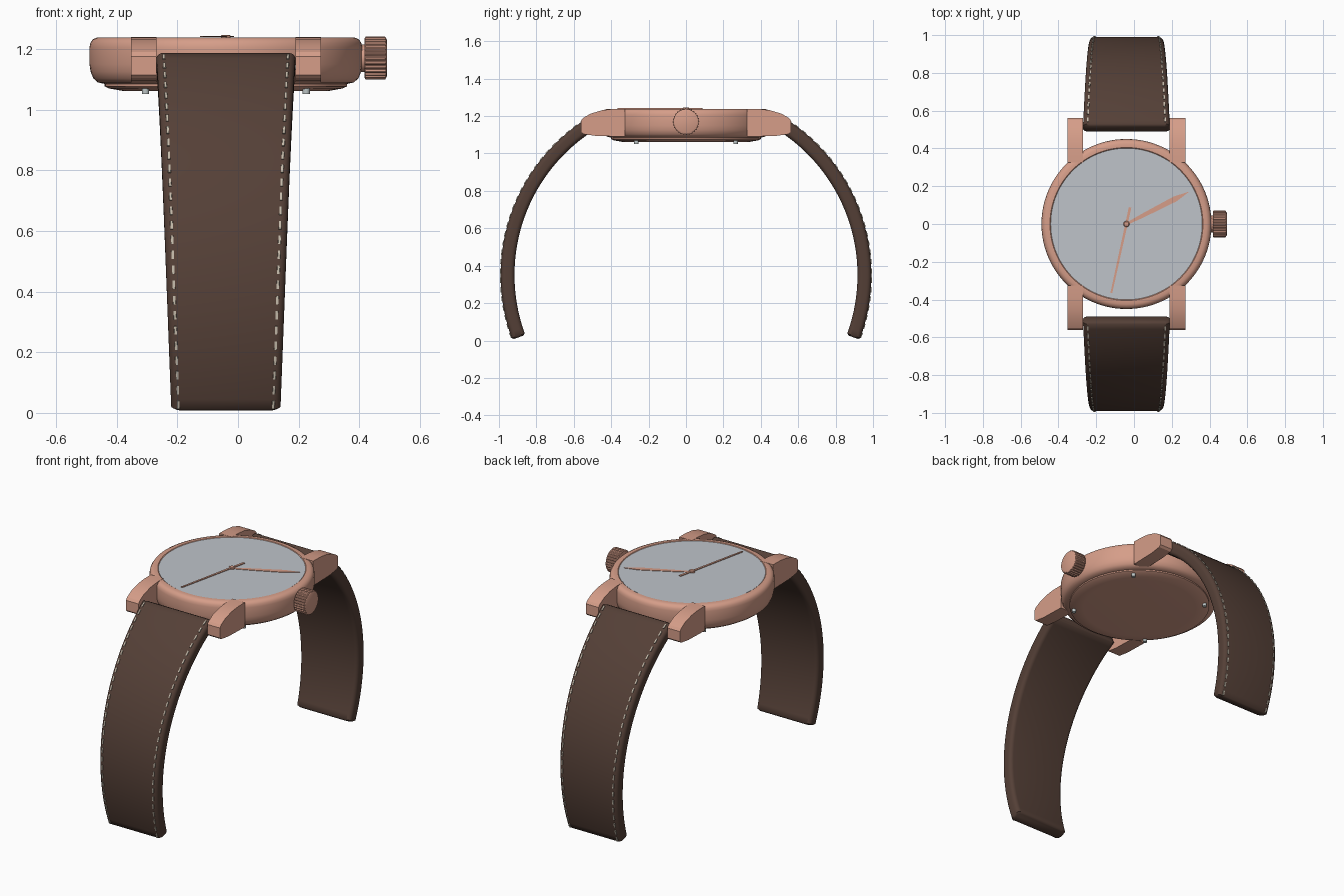
import bpy, bmesh, math
from mathutils import Vector, Matrix

cube = bpy.data.objects.get("Cube")
if cube:
    bpy.data.objects.remove(cube, do_unlink=True)

CX = -0.04            # watch centre line
ARC_Z, R_IN, R_OUT = 0.35, 0.917, 0.991
A_TOP, A_END = math.radians(58.2), math.radians(-20.4)


def material(name, rgb, metallic=0.0):
    m = bpy.data.materials.new(name)
    m.use_nodes = True
    m.diffuse_color = (*rgb, 1)
    m.node_tree.nodes["Principled BSDF"].inputs["Base Color"].default_value = (*rgb, 1)
    return m


COPPER = material("rose copper", (0.67, 0.34, 0.25))
DIAL = material("pale grey dial", (0.52, 0.55, 0.59))
LEATHER = material("brown leather", (0.09, 0.051, 0.038))
THREAD = material("cream thread", (0.55, 0.49, 0.40))
STEEL = material("steel", (0.50, 0.55, 0.55))


def finish(bm, name, mat, smooth=35):
    bmesh.ops.recalc_face_normals(bm, faces=bm.faces)
    me = bpy.data.meshes.new(name)
    bm.to_mesh(me)
    bm.free()
    me.materials.append(mat)
    ob = bpy.data.objects.new(name, me)
    bpy.context.collection.objects.link(ob)
    if smooth:
        bpy.ops.object.select_all(action='DESELECT')
        ob.select_set(True)
        bpy.context.view_layer.objects.active = ob
        bpy.ops.object.shade_smooth_by_angle(angle=math.radians(smooth))
    return ob


def loft(bm, rings):
    """Skin closed rings of points and cap both ends."""
    loops = [[bm.verts.new(p) for p in r] for r in rings]
    n = len(loops[0])
    for a, b in zip(loops, loops[1:]):
        for i in range(n):
            bm.faces.new((a[i], a[(i + 1) % n], b[(i + 1) % n], b[i]))
    bm.faces.new(loops[0])
    bm.faces.new(loops[-1])


def circle(r, z, n=96):
    return [(CX + r * math.cos(2 * math.pi * i / n), r * math.sin(2 * math.pi * i / n), z)
            for i in range(n)]


def lathe(name, profile, mat, n=96):
    bm = bmesh.new()
    loft(bm, [circle(r, z, n) for r, z in profile])
    return finish(bm, name, mat)


def plate(name, outline, z0, z1, mat):
    bm = bmesh.new()
    loft(bm, [[(x, y, z) for x, y in outline] for z in (z0, z1)])
    return finish(bm, name, mat, 0)


# Case, bezel and back
lathe("case", [(0.40, 1.085), (0.422, 1.09), (0.437, 1.103), (0.446, 1.125), (0.45, 1.15),
               (0.45, 1.205), (0.447, 1.22), (0.439, 1.232), (0.425, 1.238),
               (0.405, 1.238), (0.40, 1.234)], COPPER)
lathe("dial", [(0.401, 1.225), (0.401, 1.2355)], DIAL)
lathe("case_back", [(0.39, 1.095), (0.40, 1.087), (0.40, 1.077), (0.385, 1.07),
                    (0.34, 1.062), (0.32, 1.061)], COPPER)

# Back screws
for sx in (-1, 1):
    for sy in (-1, 1):
        bm = bmesh.new()
        bmesh.ops.create_cone(bm, cap_ends=True, segments=16, radius1=0.012, radius2=0.012, depth=0.03,
                              matrix=Matrix.Translation((CX + sx * 0.265, sy * 0.265, 1.066)))
        finish(bm, "back_screw", STEEL)

# Lugs
LUG = [(0.325, 1.09), (0.325, 1.239), (0.39, 1.238), (0.45, 1.231), (0.51, 1.213),
       (0.55, 1.19), (0.562, 1.175), (0.562, 1.115), (0.55, 1.104), (0.48, 1.094)]
for sx in (-1, 1):
    for sy in (-1, 1):
        bm = bmesh.new()
        loft(bm, [[(CX + sx * x, sy * y, z) for y, z in LUG] for x in (0.229, 0.313)])
        finish(bm, "lug", COPPER, 20)

# Crown: ridged barrel, smooth cap and stem, all along x
def x_ring(x, r, n, ridge=0.0):
    return [(x, (r - ridge * (i // 2 % 2)) * math.cos(2 * math.pi * i / n),
             1.17 + (r - ridge * (i // 2 % 2)) * math.sin(2 * math.pi * i / n)) for i in range(n)]


for name, rings in (("crown_barrel", [(0.418, 0.066, 0), (0.421, 0.071, 0.005),
                                      (0.485, 0.071, 0.005), (0.488, 0.067, 0)]),
                    ("crown_cap", [(0.48, 0.064, 0), (0.489, 0.064, 0), (0.492, 0.058, 0)]),
                    ("crown_stem", [(0.39, 0.045, 0), (0.42, 0.045, 0)])):
    bm = bmesh.new()
    loft(bm, [x_ring(x, r, 112, g) for x, r, g in rings])
    finish(bm, name, COPPER, 30)


# Hands
def hand(name, tip, outline, z0, z1):
    d = (Vector(tip) - Vector((CX, 0))).normalized()
    side = Vector((-d.y, d.x))
    pts = [Vector((CX, 0)) + d * a + side * b for a, b in outline]
    return plate(name, pts, z0, z1, COPPER)


hand("minute_hand", (0.29, 0.17), [(0, -0.006), (0.10, -0.011), (0.29, -0.015), (0.375, 0),
                                   (0.29, 0.015), (0.10, 0.011), (0, 0.006)], 1.233, 1.238)
hand("second_hand", (-0.12, -0.365), [(-0.09, -0.007), (0.374, -0.005), (0.374, 0.005),
                                      (-0.09, 0.007)], 1.239, 1.243)
lathe("hand_hub", [(0.016, 1.233), (0.016, 1.244), (0.012, 1.247)], COPPER, 24)


# Straps: a rounded section swept along an arc, tapering to the end
def half_width(a):
    return 0.23 - 0.05 * (A_TOP - a) / (A_TOP - A_END)


def on_arc(x, r, a, sy):
    return Vector((CX + x, sy * r * math.cos(a), ARC_Z + r * math.sin(a)))


def section(a, sy, inset):
    w, rad, steps = half_width(a) - inset, 0.024, 5
    r0, r1 = R_IN + inset, R_OUT - inset
    pts = []
    for k, (sx, top) in enumerate(((1, 1), (-1, 1), (-1, 0), (1, 0))):
        cr = r1 - rad if top else r0 + rad
        for i in range(steps + 1):
            t = math.pi / 2 * (k + i / steps)
            pts.append(on_arc(sx * (w - rad) + rad * math.cos(t), cr + rad * math.sin(t), a, sy))
    return pts


STEPS, STITCHES = 40, 27
for sy, side in ((-1, "front"), (1, "back")):
    bm = bmesh.new()
    rings = [section(A_TOP, sy, 0.010)]
    for i in range(STEPS + 1):
        rings.append(section(A_TOP - 0.009 + (A_END + 0.018 - A_TOP) * i / STEPS, sy, 0))
    rings.append(section(A_END, sy, 0.010))
    loft(bm, rings)
    finish(bm, side + "_strap", LEATHER, 50)

    # Stitching along both edges of the outer face
    bm = bmesh.new()
    for sx in (-1, 1):
        for i in range(STITCHES):
            a = A_TOP - 0.035 + (A_END + 0.06 - A_TOP) * i / (STITCHES - 1)
            rows = []
            for da in (0.014, -0.014):
                x = sx * (half_width(a + da) - 0.024)
                rows.append([on_arc(x + dx, r, a + da, sy) for dx, r in
                             ((-0.005, R_OUT - 0.006), (-0.004, R_OUT + 0.004),
                              (0.004, R_OUT + 0.004), (0.005, R_OUT - 0.006))])
            loft(bm, rows)
    finish(bm, side + "_stitching", THREAD, 0)

    # Spring bar between the lugs
    bm = bmesh.new()
    bmesh.ops.create_cone(bm, cap_ends=True, segments=20, radius1=0.014, radius2=0.014, depth=0.48,
                          matrix=Matrix.Translation((CX, sy * 0.518, 1.145)) @ Matrix.Rotation(math.pi / 2, 4, 'Y'))
    finish(bm, side + "_spring_bar", STEEL)
